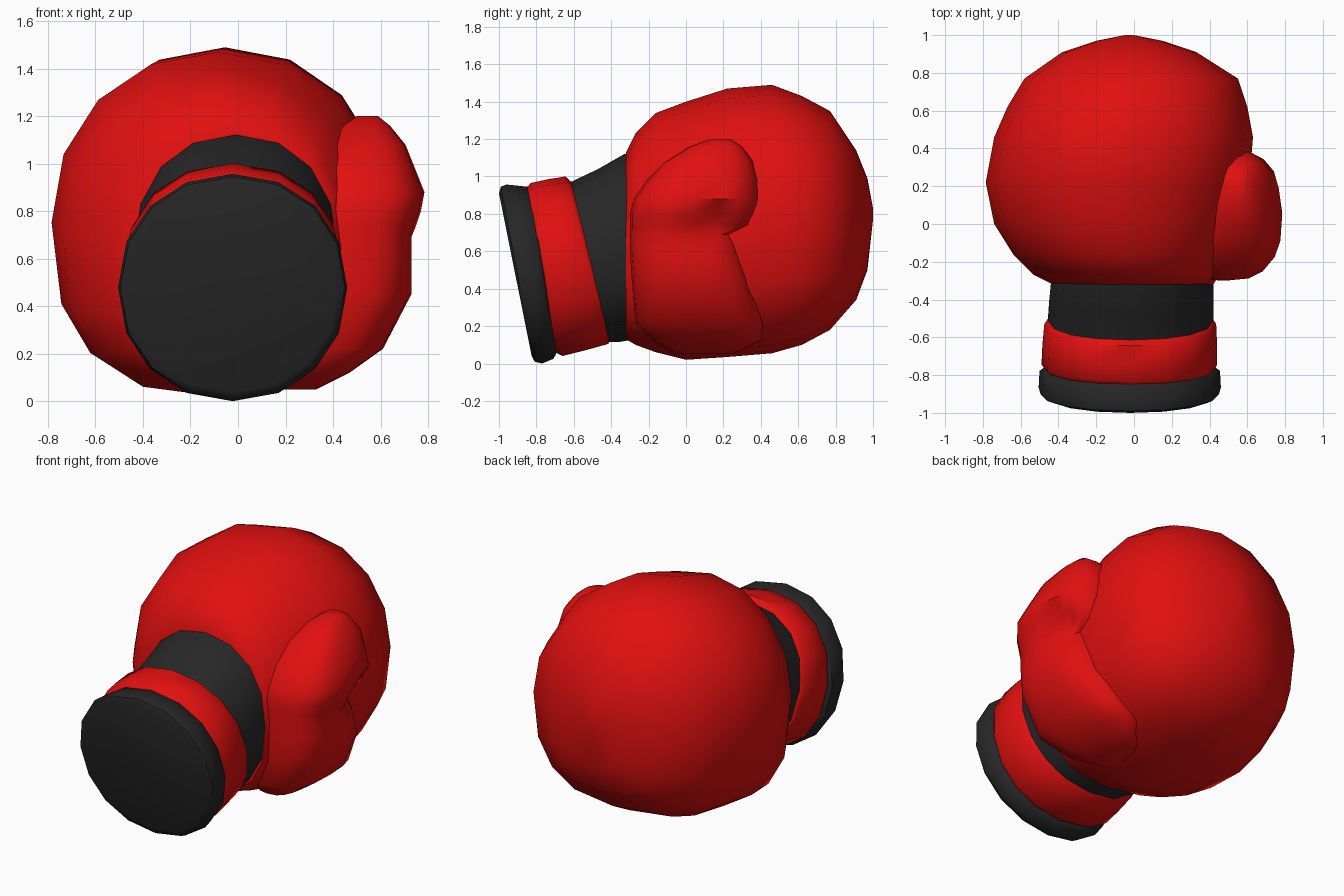
import bpy, bmesh, math
from mathutils import Vector

cube = bpy.data.objects.get("Cube")
if cube:
    bpy.data.objects.remove(cube, do_unlink=True)


def material(name, rgb):
    m = bpy.data.materials.new(name)
    m.use_nodes = True
    m.diffuse_color = (*rgb, 1)
    bsdf = next(n for n in m.node_tree.nodes if n.type == 'BSDF_PRINCIPLED')
    bsdf.inputs["Base Color"].default_value = (*rgb, 1)
    bsdf.inputs["Roughness"].default_value = 0.6
    return m


RED = material("red leather", (0.75, 0.005, 0.005))
BLACK = material("black trim", (0.02, 0.02, 0.02))


def rounded(angle, exponent):
    """Point of a unit superellipse."""
    c, s = math.cos(angle), math.sin(angle)
    p = 2 / exponent
    return math.copysign(abs(c) ** p, c), math.copysign(abs(s) ** p, s)


def loft(name, rings, mat, sides=16, upper=2.0, lower=2.0, tweak=None):
    """Skin rings given as (centre, half-width vector, half-height vector)."""
    bm = bmesh.new()
    loops = []
    for centre, u, v in rings:
        loop = []
        for i in range(sides):
            a = 2 * math.pi * i / sides
            c, s = rounded(a, upper if i <= sides // 2 else lower)
            loop.append(bm.verts.new(centre + u * c + v * s))
        loops.append(loop)
    for a, b in zip(loops, loops[1:]):
        for i in range(sides):
            j = (i + 1) % sides
            bm.faces.new((a[i], a[j], b[j], b[i]))
    bm.faces.new(loops[0])
    bm.faces.new(loops[-1])
    if tweak:
        for vert in bm.verts:
            tweak(vert.co)
    bmesh.ops.recalc_face_normals(bm, faces=bm.faces)
    mesh = bpy.data.meshes.new(name)
    bm.to_mesh(mesh)
    bm.free()
    mesh.materials.append(mat)
    obj = bpy.data.objects.new(name, mesh)
    bpy.context.collection.objects.link(obj)
    mesh.shade_smooth()
    mesh.set_sharp_from_angle(angle=math.radians(50))
    return obj


def slanted(y_top, z_top, y_low, z_low, x0, x1):
    """Upright ring leaning between a top and a bottom point."""
    top, low = Vector((0, y_top, z_top)), Vector((0, y_low, z_low))
    mid = (top + low) / 2 + Vector(((x0 + x1) / 2, 0, 0))
    return mid, Vector(((x1 - x0) / 2, 0, 0)), (top - low) / 2


def level(z, y0, y1, x0, x1):
    """Horizontal ring."""
    return (Vector(((x0 + x1) / 2, (y0 + y1) / 2, z)),
            Vector(((x1 - x0) / 2, 0, 0)), Vector((0, (y1 - y0) / 2, 0)))


# Padded fist: y, bottom, top, right side, left side
fist = [
    (-0.32, 0.13, 1.13, -0.43, 0.42),
    (-0.27, 0.10, 1.23, -0.53, 0.45),
    (-0.16, 0.06, 1.34, -0.64, 0.50),
    (0.0, 0.02, 1.40, -0.74, 0.56),
    (0.22, 0.035, 1.47, -0.785, 0.61),
    (0.46, 0.055, 1.49, -0.74, 0.63),
    (0.62, 0.10, 1.43, -0.67, 0.60),
    (0.77, 0.18, 1.35, -0.58, 0.55),
    (0.91, 0.34, 1.14, -0.38, 0.33),
    (0.97, 0.50, 0.99, -0.20, 0.15),
    (1.0, 0.77, 0.83, -0.05, 0.0),
]
loft("fist_padding", [slanted(y, t, y, b, l, r) for y, b, t, l, r in fist],
     RED, upper=2.1, lower=2.6)


# Thumb and heel of the hand, with a dent below the curled tip
def dent(co):
    d = math.hypot(co.y - 0.17, co.z - 0.76)
    if co.x > 0.5 and d < 0.13:
        co.x -= 0.12 * (1 - d / 0.13)


thumb = [
    (0.05, -0.05, 0.25, 0.15, 0.33),
    (0.12, -0.18, 0.40, 0.2, 0.47),
    (0.22, -0.27, 0.42, 0.2, 0.61),
    (0.45, -0.29, 0.34, 0.2, 0.73),
    (0.60, -0.30, 0.29, 0.2, 0.73),
    (0.69, -0.30, 0.27, 0.2, 0.73),
    (0.74, -0.30, 0.36, 0.2, 0.75),
    (0.80, -0.30, 0.38, 0.2, 0.77),
    (0.88, -0.28, 0.395, 0.22, 0.785),
    (0.98, -0.21, 0.39, 0.26, 0.745),
    (1.08, -0.11, 0.36, 0.36, 0.705),
    (1.16, 0.02, 0.30, 0.44, 0.64),
    (1.20, 0.13, 0.24, 0.50, 0.59),
]
loft("thumb", [level(*r) for r in thumb], RED, sides=20,
     upper=2.5, lower=2.8, tweak=dent)

# Wrist band
loft("wrist_band", [
    slanted(-0.27, 1.13, -0.25, 0.14, -0.43, 0.42),
    slanted(-0.33, 1.12, -0.30, 0.125, -0.44, 0.42),
    slanted(-0.47, 1.04, -0.36, 0.115, -0.45, 0.42),
    slanted(-0.66, 0.95, -0.48, 0.115, -0.46, 0.42),
], BLACK, upper=2.2, lower=2.2)

# Bulging strap
loft("strap", [
    slanted(-0.60, 0.96, -0.405, 0.125, -0.455, 0.415),
    slanted(-0.645, 1.0, -0.415, 0.105, -0.475, 0.435),
    slanted(-0.74, 0.985, -0.54, 0.07, -0.485, 0.44),
    slanted(-0.83, 0.965, -0.66, 0.04, -0.49, 0.44),
    slanted(-0.86, 0.93, -0.70, 0.06, -0.46, 0.42),
], RED, upper=2.2, lower=2.2)

# Closed cuff end
loft("cuff", [
    slanted(-0.825, 0.93, -0.695, 0.05, -0.47, 0.43),
    slanted(-0.845, 0.945, -0.71, 0.025, -0.50, 0.455),
    slanted(-0.96, 0.957, -0.77, 0.0, -0.505, 0.46),
    slanted(-0.99, 0.945, -0.81, 0.01, -0.495, 0.45),
    slanted(-1.0, 0.91, -0.825, 0.04, -0.46, 0.42),
], BLACK, upper=2.1, lower=2.1)
